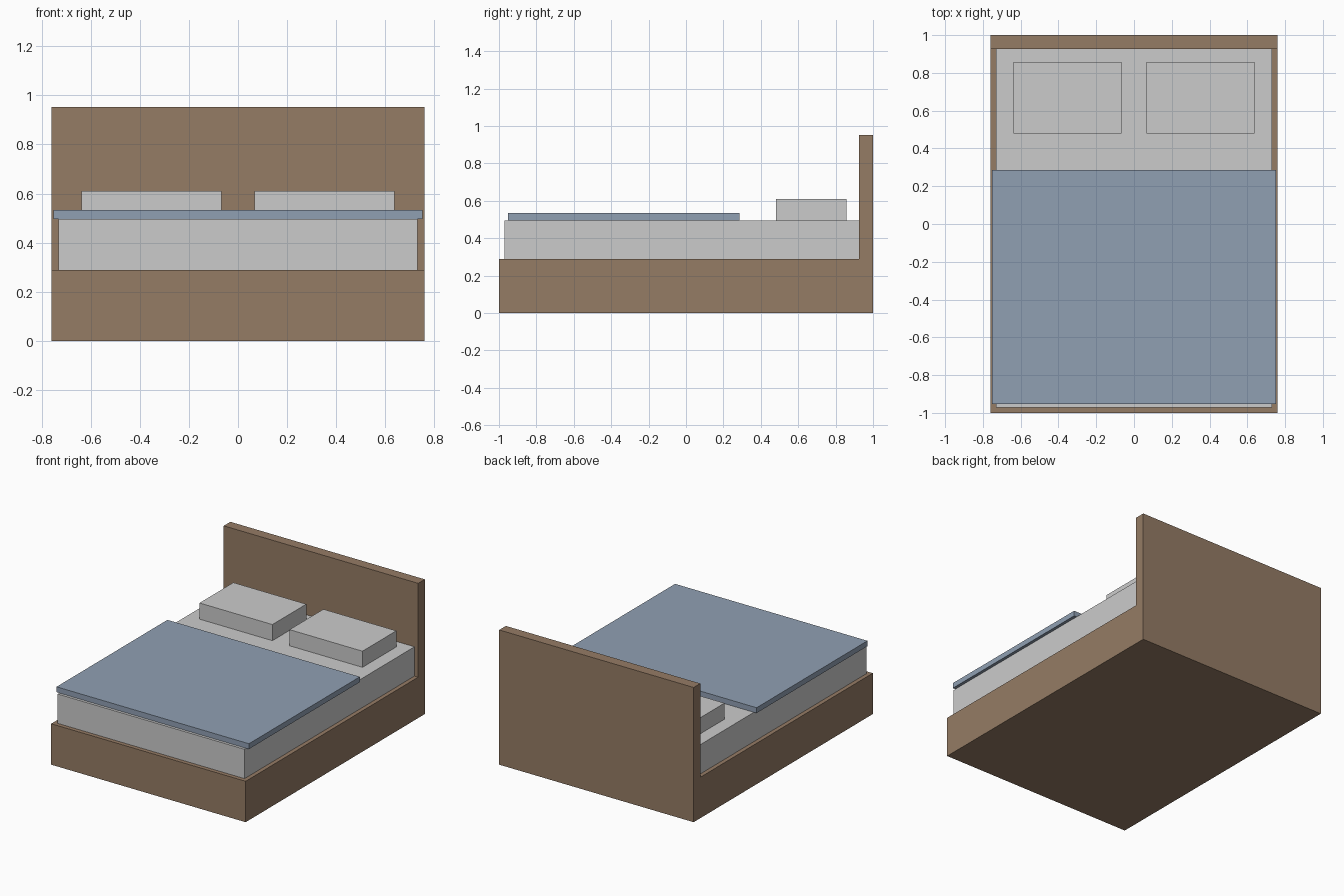
import bpy

if "Cube" in bpy.data.objects:
    bpy.data.objects.remove(bpy.data.objects["Cube"])


def material(name, rgb):
    mat = bpy.data.materials.new(name)
    mat.diffuse_color = (*rgb, 1.0)
    mat.use_nodes = True
    mat.node_tree.nodes["Principled BSDF"].inputs["Base Color"].default_value = mat.diffuse_color
    return mat


def box(name, x, y, z, mat=None):
    """Box from (min, max) ranges on each axis."""
    ranges = (x, y, z)
    bpy.ops.mesh.primitive_cube_add(size=1, location=[(a + b) / 2 for a, b in ranges])
    ob = bpy.context.object
    ob.name = name
    ob.scale = [b - a for a, b in ranges]
    bpy.ops.object.transform_apply(location=False, rotation=False, scale=True)
    if mat:
        ob.data.materials.append(mat)
    return ob


wood = material("wood", (0.30, 0.20, 0.13))
blue = material("blue_fabric", (0.28, 0.35, 0.45))

# Frame and headboard
box("bed_base", (-0.76, 0.76), (-1.0, 0.926), (0.0, 0.289), wood)
box("headboard", (-0.76, 0.76), (0.926, 1.0), (0.0, 0.952), wood)

# Mattress and blanket
box("mattress", (-0.731, 0.731), (-0.971, 0.926), (0.289, 0.496))
box("blanket", (-0.752, 0.752), (-0.952, 0.286), (0.496, 0.534), blue)

# Pair of pillows
for side, cx in (("left", -0.352), ("right", 0.352)):
    box(f"pillow_{side}", (cx - 0.285, cx + 0.285), (0.48, 0.858), (0.496, 0.61))
